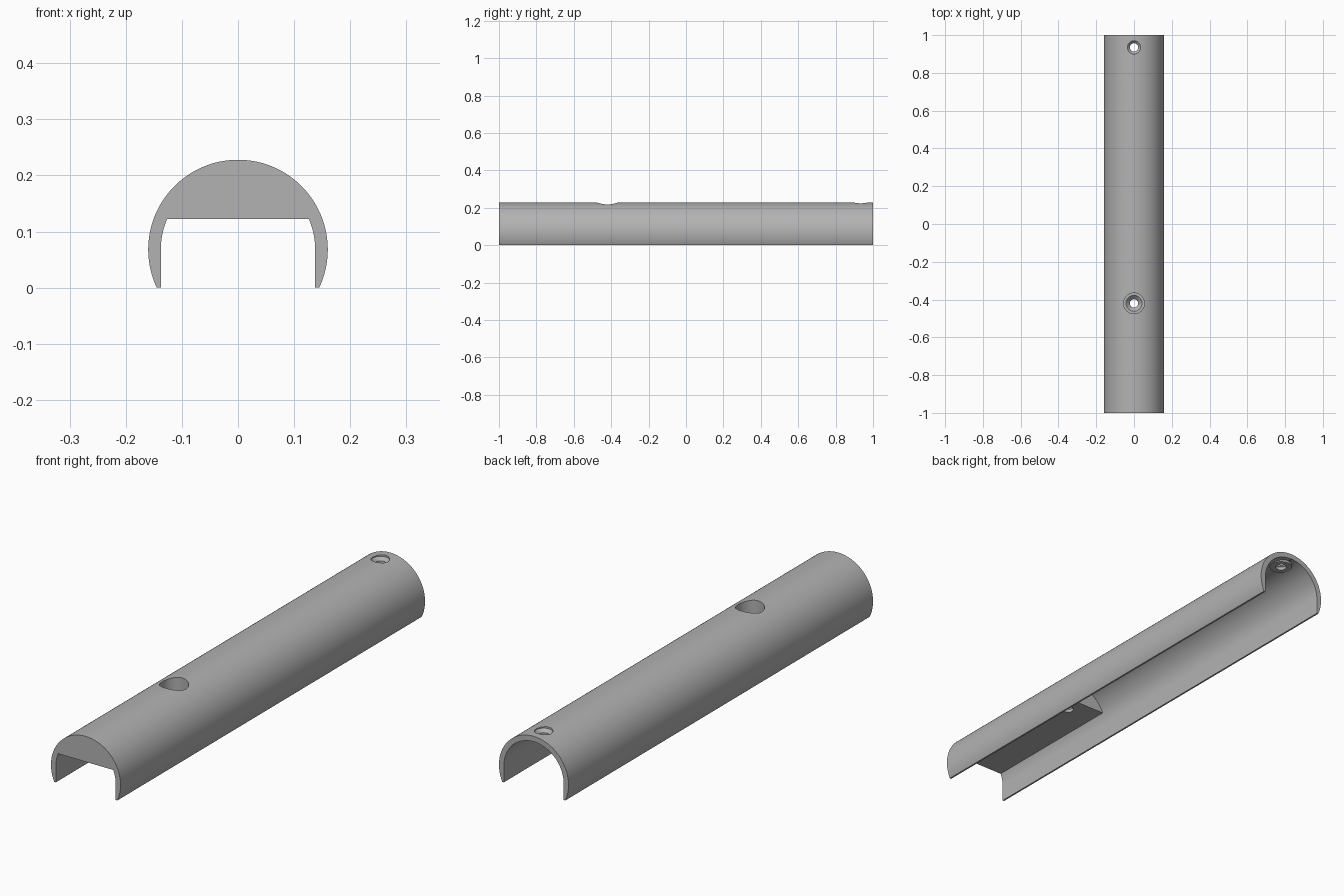
import bpy, bmesh, math

cube = bpy.data.objects.get("Cube")
if cube:
    bpy.data.objects.remove(cube, do_unlink=True)

AXIS_Z = 0.068       # height of the tube axis
OUTER_R = 0.16
INNER_R = 0.1375
SCREW_Y = -0.42      # deep screw hole in the solid block
REAR_Y = 0.935       # shallow hole at the thin end

grey = bpy.data.materials.new("plain grey")
grey.use_nodes = True
COLOUR = (0.45, 0.45, 0.45, 1)
grey.diffuse_color = COLOUR
grey.node_tree.nodes["Principled BSDF"].inputs["Base Color"].default_value = COLOUR


def make_object(name, bm):
    bmesh.ops.recalc_face_normals(bm, faces=bm.faces)
    mesh = bpy.data.meshes.new(name)
    bm.to_mesh(mesh)
    bm.free()
    mesh.materials.append(grey)
    obj = bpy.data.objects.new(name, mesh)
    bpy.context.collection.objects.link(obj)
    return obj


def arc(radius, start, steps=96):
    """Arc over the top of the tube, symmetric left to right."""
    sweep = math.pi - 2 * start
    angles = [start + sweep * i / steps for i in range(steps + 1)]
    return [(radius * math.cos(a), AXIS_Z + radius * math.sin(a)) for a in angles]


def extrude_y(name, profile, y0, y1):
    bm = bmesh.new()
    face = bm.faces.new([bm.verts.new((x, y0, z)) for x, z in profile])
    new = bmesh.ops.extrude_face_region(bm, geom=[face])["geom"]
    verts = [g for g in new if isinstance(g, bmesh.types.BMVert)]
    bmesh.ops.translate(bm, verts=verts, vec=(0, y1 - y0, 0))
    return make_object(name, bm)


def lathe(name, profile, y, steps=48):
    """Closed turned solid from (radius, z) points, upright at the given y."""
    bm = bmesh.new()
    rings = []
    for r, z in profile:
        rings.append([bm.verts.new((r * math.cos(math.tau * i / steps),
                                    y + r * math.sin(math.tau * i / steps), z))
                      for i in range(steps)])
    for low, high in zip(rings, rings[1:]):
        for i in range(steps):
            j = (i + 1) % steps
            bm.faces.new((low[i], low[j], high[j], high[i]))
    bm.faces.new(rings[0])
    bm.faces.new(rings[-1])
    return make_object(name, bm)


def cut(target, cutter):
    mod = target.modifiers.new("cut", 'BOOLEAN')
    mod.operation = 'DIFFERENCE'
    mod.solver = 'EXACT'
    mod.object = cutter
    bpy.ops.object.select_all(action='DESELECT')
    bpy.context.view_layer.objects.active = target
    target.select_set(True)
    bpy.ops.object.modifier_apply(modifier=mod.name)
    bpy.data.objects.remove(cutter, do_unlink=True)


# Rounded bar with a flat underside
cover = extrude_y("tube_cover", arc(OUTER_R, math.asin(-AXIS_Z / OUTER_R)), -1, 1)

# Hollow: arched channel, leaving a solid block in front and a small boss behind
channel = [(INNER_R, -0.1)] + arc(INNER_R, 0) + [(-INNER_R, -0.1)]
hollow = extrude_y("hollow", channel, -1.1, 1.1)
block = [(-0.3, 0.122), (0.3, 0.122), (0.3, 0.4), (-0.3, 0.4)]
cut(hollow, extrude_y("front_block", block, -1.2, -0.35))
cut(hollow, lathe("rear_boss", [(0.046, 0.195), (0.046, 0.3)], REAR_Y))
cut(cover, hollow)

# Counterbored screw hole through the block
cut(cover, lathe("screw_hole", [(0.022, 0.05), (0.022, 0.135), (0.042, 0.155),
                                (0.055, 0.155), (0.055, 0.3)], SCREW_Y))
# Countersunk hole through the thin end
cut(cover, lathe("rear_hole", [(0.022, 0.15), (0.022, 0.208), (0.035, 0.221),
                               (0.035, 0.3)], REAR_Y))

bpy.ops.object.select_all(action='DESELECT')
bpy.context.view_layer.objects.active = cover
cover.select_set(True)
bpy.ops.object.shade_smooth_by_angle(angle=math.radians(30))
